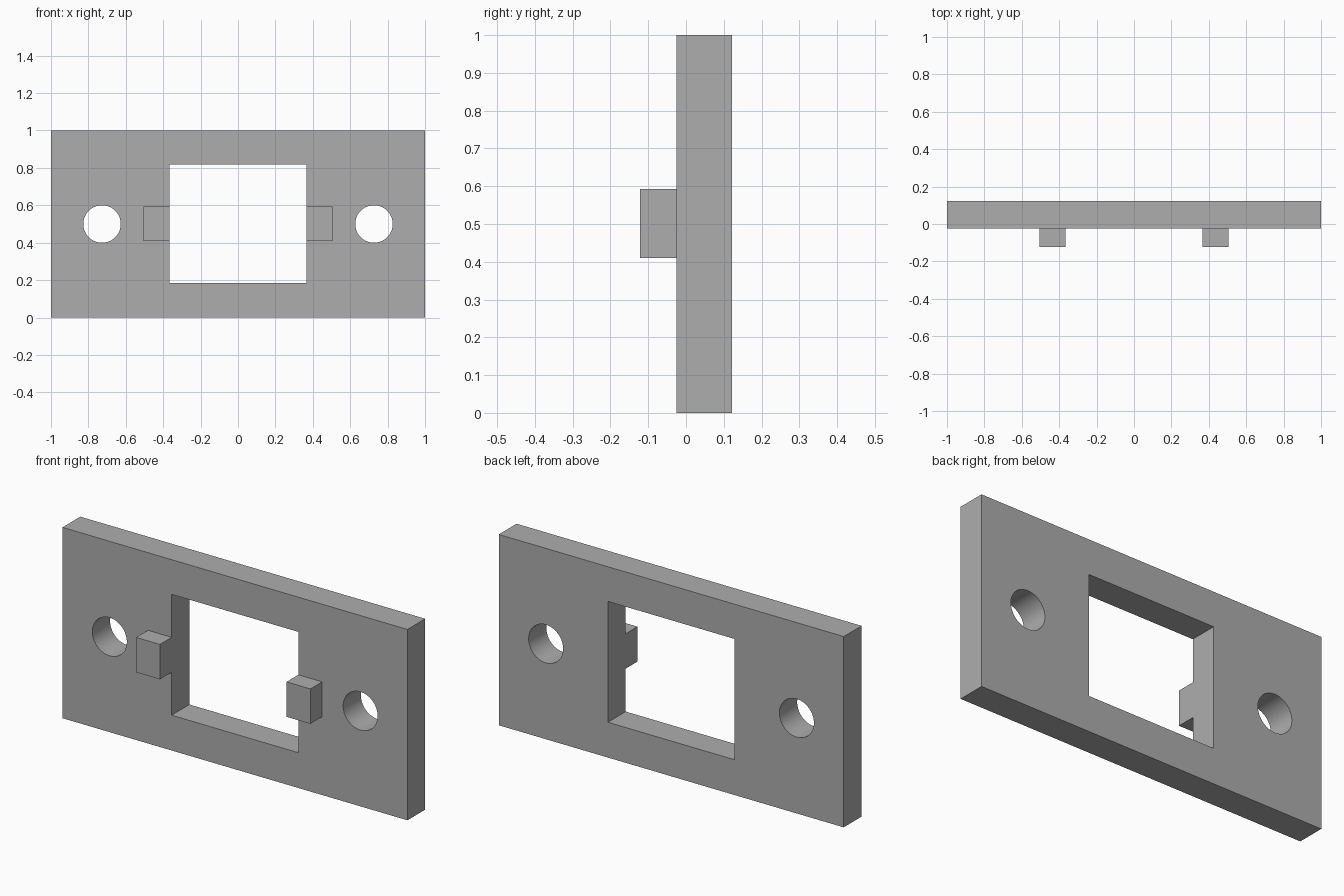
import bpy
from math import pi, radians

default = bpy.data.objects.get("Cube")
if default:
    bpy.data.objects.remove(default, do_unlink=True)

GREY = (0.42, 0.42, 0.42, 1)
FRONT, BACK, TAB_FRONT = -0.025, 0.122, -0.122
WINDOW = 0.367

grey = bpy.data.materials.new("plain grey")
grey.use_nodes = True
grey.diffuse_color = GREY
grey.node_tree.nodes["Principled BSDF"].inputs["Base Color"].default_value = GREY


def box(name, low, high):
    """Box between two opposite corners."""
    centre = [(a + b) / 2 for a, b in zip(low, high)]
    bpy.ops.mesh.primitive_cube_add(size=1, location=centre)
    obj = bpy.context.object
    obj.name = name
    obj.scale = [b - a for a, b in zip(low, high)]
    bpy.ops.object.transform_apply(location=False, rotation=False, scale=True)
    obj.data.materials.append(grey)
    return obj


def cut(target, cutter):
    """Subtract the cutter from the target, then discard it."""
    cutter.hide_render = True
    mod = target.modifiers.new("opening", "BOOLEAN")
    mod.operation = "DIFFERENCE"
    mod.solver = "EXACT"
    mod.object = cutter
    bpy.context.view_layer.objects.active = target
    bpy.ops.object.modifier_apply(modifier=mod.name)
    bpy.data.objects.remove(cutter, do_unlink=True)


# Flat mounting plate with a rectangular window
plate = box("mounting_plate", (-1, FRONT, 0), (1, BACK, 1))
cut(plate, box("window_cutter", (-WINDOW, -0.3, 0.185), (WINDOW, 0.3, 0.818)))

for side, name in ((1, "left"), (-1, "right")):
    # Round screw hole
    bpy.ops.mesh.primitive_cylinder_add(
        vertices=64, radius=0.1, depth=0.6,
        location=(side * 0.727, 0, 0.5), rotation=(pi / 2, 0, 0))
    hole = bpy.context.object
    hole.data.materials.append(grey)
    cut(plate, hole)
    # Small block beside the window, flush with its edge
    inner, outer = sorted((side * WINDOW, side * 0.505))
    box(name + "_tab", (inner, TAB_FRONT, 0.41), (outer, FRONT, 0.593))

# Smooth hole walls, crisp edges everywhere else
bpy.ops.object.select_all(action="DESELECT")
plate.select_set(True)
bpy.context.view_layer.objects.active = plate
bpy.ops.object.shade_smooth_by_angle(angle=radians(30))
